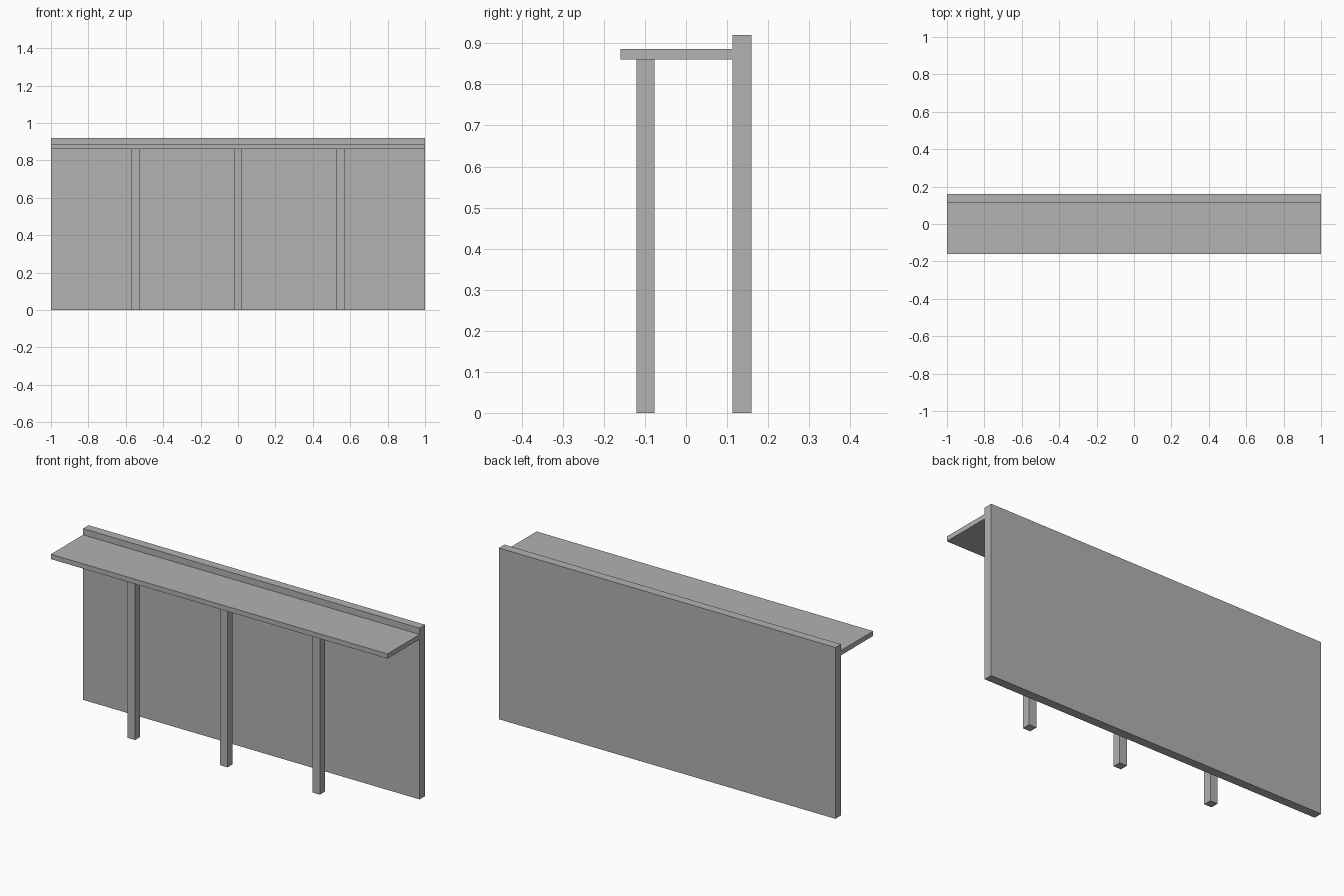
import bpy
import bmesh
from mathutils import Vector

cube = bpy.data.objects.get("Cube")
if cube:
    bpy.data.objects.remove(cube, do_unlink=True)

# One plain grey for the whole counter
grey = bpy.data.materials.new("plain_grey")
grey.use_nodes = True
colour = (0.445, 0.445, 0.445, 1)
grey.diffuse_color = colour
grey.node_tree.nodes["Principled BSDF"].inputs["Base Color"].default_value = colour


def box(name, low, high):
    """Add a box spanning two opposite corners."""
    low, high = Vector(low), Vector(high)
    bm = bmesh.new()
    bmesh.ops.create_cube(bm, size=1)
    bmesh.ops.scale(bm, vec=high - low, verts=bm.verts)
    mesh = bpy.data.meshes.new(name)
    bm.to_mesh(mesh)
    bm.free()
    mesh.materials.append(grey)
    obj = bpy.data.objects.new(name, mesh)
    obj.location = (low + high) / 2
    bpy.context.collection.objects.link(obj)
    return obj


TOP_UNDERSIDE = 0.86
PANEL_FRONT = 0.113
LEG_HALF = 0.022
LEG_SPACING = 0.549

# Upright back panel, rising just above the counter top
box("back_panel", (-1, PANEL_FRONT, 0), (1, 0.16, 0.92))

# Counter top butting against the panel
box("counter_top", (-1, -0.16, TOP_UNDERSIDE), (1, PANEL_FRONT, 0.886))

# Three square legs under the front edge
for side, label in zip((-1, 0, 1), ("right", "middle", "left")):
    x, y = side * LEG_SPACING, -0.099
    box(label + "_leg",
        (x - LEG_HALF, y - LEG_HALF, 0),
        (x + LEG_HALF, y + LEG_HALF, TOP_UNDERSIDE))
